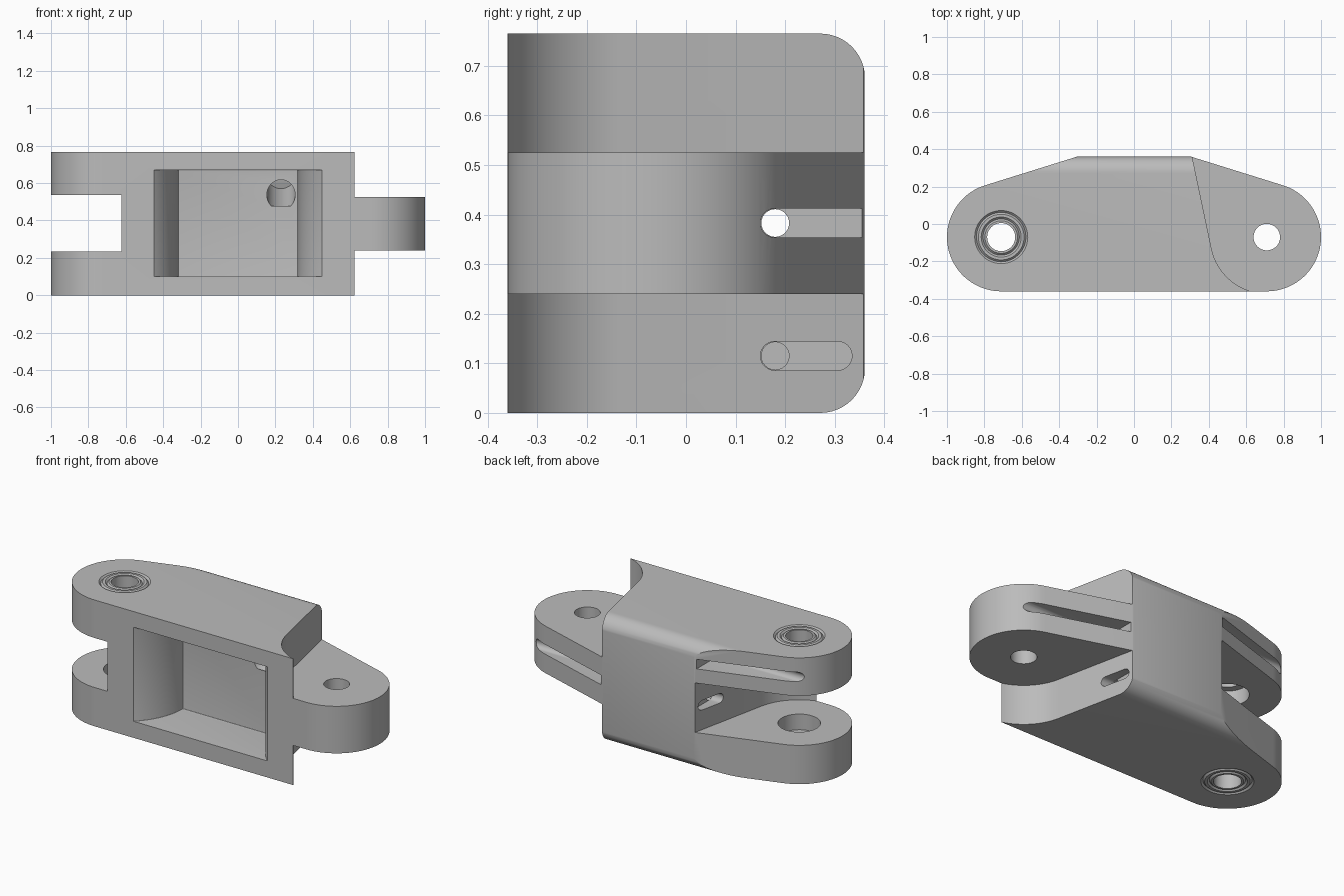
import bpy, bmesh
from math import cos, sin, radians
from mathutils import Matrix, Vector

cube = bpy.data.objects.get("Cube")
if cube:
    bpy.data.objects.remove(cube, do_unlink=True)

H = 0.765          # total height
R = 0.29           # lug radius
PX, PY = 0.71, -0.07   # pivot position (mirrored in x)

steel = bpy.data.materials.new("plain_grey")
steel.use_nodes = True
GREY = (0.5, 0.5, 0.5, 1)
steel.diffuse_color = GREY
steel.node_tree.nodes["Principled BSDF"].inputs["Base Color"].default_value = GREY


def arc(cx, cy, r, a, b, n=24):
    """Points on an arc from angle a to b in degrees."""
    return [(cx + r * cos(radians(a + (b - a) * i / n)),
             cy + r * sin(radians(a + (b - a) * i / n))) for i in range(n + 1)]


def prism(name, pts, axis, lo, hi):
    """Extrude a 2D outline along an axis from lo to hi."""
    place = {"x": lambda u, v, t: (t, u, v),
             "y": lambda u, v, t: (u, t, v),
             "z": lambda u, v, t: (u, v, t)}[axis]
    bm = bmesh.new()
    low = [bm.verts.new(place(u, v, lo)) for u, v in pts]
    high = [bm.verts.new(place(u, v, hi)) for u, v in pts]
    bm.faces.new(low)
    bm.faces.new(high)
    for i in range(len(pts)):
        j = (i + 1) % len(pts)
        bm.faces.new((low[i], low[j], high[j], high[i]))
    bmesh.ops.recalc_face_normals(bm, faces=bm.faces)
    me = bpy.data.meshes.new(name)
    bm.to_mesh(me)
    bm.free()
    ob = bpy.data.objects.new(name, me)
    bpy.context.collection.objects.link(ob)
    return ob


def apply_all(ob):
    bpy.ops.object.select_all(action="DESELECT")
    ob.select_set(True)
    bpy.context.view_layer.objects.active = ob
    for m in list(ob.modifiers):
        bpy.ops.object.modifier_apply(modifier=m.name)


def combine(cutter, op="DIFFERENCE"):
    """Apply a boolean to the link and drop the cutter."""
    m = link.modifiers.new("cut", "BOOLEAN")
    m.operation, m.object, m.solver = op, cutter, "EXACT"
    apply_all(link)
    bpy.data.objects.remove(cutter, do_unlink=True)


def slot(y0, y1, z, r=0.029):
    """Rounded slot section in y, z."""
    return arc(y0 + r, z, r, 90, 270, 12) + arc(y1 - r, z, r, -90, 90, 12)


def flip(pts):
    return [(-x, y) for x, y in pts]


# Link body: lug outline with rounded back edges
outline = (arc(PX, PY, R, -90, 73, 40) + [(0.305, 0.36), (-0.305, 0.36)]
           + arc(-PX, PY, R, 107, 270, 40))
link = prism("link_body", outline, "z", -0.1, 0.9)
f = 0.09
profile = ([(-0.5, 0), ] + arc(0.361 - f, f, f, -90, 0, 12)
           + arc(0.361 - f, H - f, f, 0, 90, 12) + [(-0.5, H)])
combine(prism("rounding", profile, "x", -1.5, 1.5), "INTERSECT")

# Clearance shape around a pivot: arc, then slanted wall to the back
clear = (arc(PX, PY, 0.302, 253, 192) + [(0.311, 0.36), (0.28, 0.5),
         (1.2, 0.5), (1.2, -0.5), (0.62, -0.5)])

# Single tongue on the left, forked arms on the right
combine(prism("tongue_top", clear, "z", 0.525, 1))
combine(prism("tongue_bottom", clear, "z", -0.2, 0.24))
combine(prism("fork_gap", flip(clear), "z", 0.235, 0.535))

# Front pocket with walls concentric to the pivots
side = arc(PX, PY, 0.39, 255, 180)
pocket = prism("pocket", side + flip(side)[::-1], "z", 0.1, 0.67)
bev = pocket.modifiers.new("fillet", "BEVEL")
bev.width, bev.segments, bev.limit_method, bev.angle_limit = 0.04, 5, "ANGLE", radians(40)
apply_all(pocket)
combine(pocket)

# Pivot holes, with wider seats inside the fork
combine(prism("tongue_hole", arc(PX, PY, 0.071, 0, 352.5, 47), "z", -0.2, 1))
combine(prism("fork_hole", arc(-PX, PY, 0.075, 0, 352.5, 47), "z", -0.2, 1))
combine(prism("fork_seat", arc(-PX, PY, 0.117, 0, 352.5, 47), "z", 0.14, H - 0.14))

# Ring grooves on the outer fork faces
for z in (0, H):
    for r in (0.097, 0.132):
        bpy.ops.mesh.primitive_torus_add(location=(-PX, PY, z), major_radius=r,
                                         minor_radius=0.01, major_segments=48,
                                         minor_segments=4)
        combine(bpy.context.object)

# Cable channels running lengthwise
CY, CR, MID, LOW, TOP = 0.18, 0.028, 0.383, 0.115, 0.65
for z, x0, x1 in ((MID, -0.6, 0.6), (LOW, 0, 0.6), (TOP, -0.6, 0.26)):
    combine(prism("channel", arc(CY, z, CR, 0, 345, 23), "x", x0, x1))

# Open grooves along the tapered lugs
combine(prism("tongue_groove", slot(0.15, 0.6, MID), "x", 0.32, 1.2))
combine(prism("arm_groove", slot(0.15, 0.6, TOP), "x", -1.2, -0.32))

# Flared mouths in the slanted walls
combine(prism("fork_mouth", slot(0.15, 0.335, MID), "x", -0.42, -0.28))
combine(prism("body_mouth", slot(0.15, 0.335, LOW), "x", 0.28, 0.42))

# Inclined hole from the pocket floor to the upper channel
direction = Vector((0, 0.24, 0.09)).normalized()
bpy.ops.mesh.primitive_cylinder_add(vertices=32, radius=0.076, depth=0.32)
hole = bpy.context.object
hole.matrix_world = (Matrix.Translation((0.23, 0.06, 0.585))
                     @ direction.to_track_quat("Z", "Y").to_matrix().to_4x4())
bpy.context.view_layer.update()
combine(hole)

# Finish
link.data.materials.clear()
link.data.materials.append(steel)
for p in link.data.polygons:
    p.material_index = 0
bpy.ops.object.select_all(action="DESELECT")
link.select_set(True)
bpy.context.view_layer.objects.active = link
bpy.ops.object.shade_smooth_by_angle(angle=radians(30))
